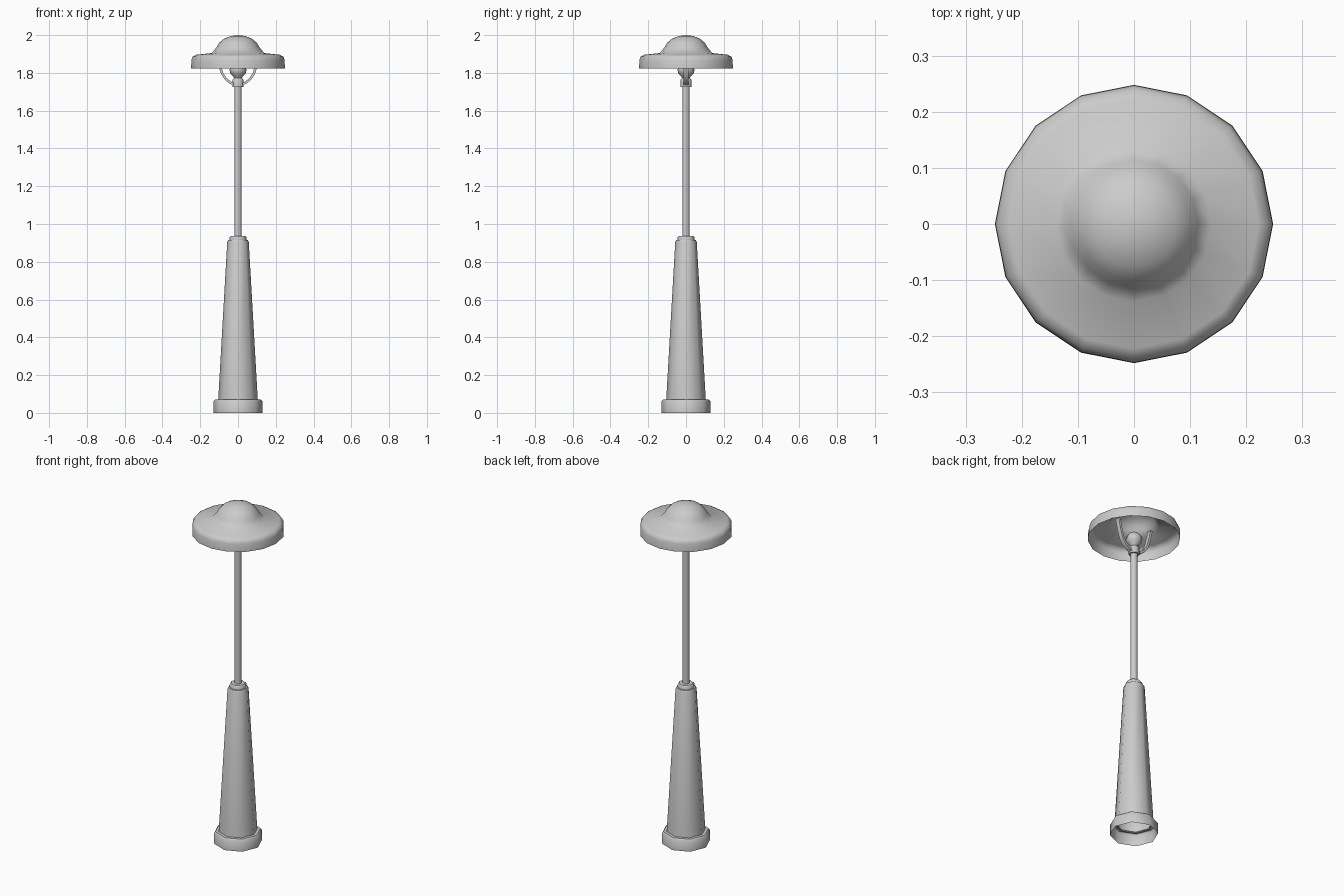
import bpy, bmesh, math
from mathutils import Vector

if "Cube" in bpy.data.objects:
    bpy.data.objects.remove(bpy.data.objects["Cube"])


def finish(name, bm, angle=40):
    bmesh.ops.remove_doubles(bm, verts=bm.verts, dist=1e-5)
    bmesh.ops.recalc_face_normals(bm, faces=bm.faces)
    me = bpy.data.meshes.new(name)
    bm.to_mesh(me)
    bm.free()
    ob = bpy.data.objects.new(name, me)
    bpy.context.collection.objects.link(ob)
    bpy.ops.object.select_all(action='DESELECT')
    ob.select_set(True)
    bpy.context.view_layer.objects.active = ob
    bpy.ops.object.shade_smooth_by_angle(angle=math.radians(angle))
    return ob


def lathe(name, profile, sides, angle=50):
    """Revolve (radius, z) points around the z axis."""
    bm = bmesh.new()
    rings = [[bm.verts.new((r * math.cos(2 * math.pi * i / sides),
                            r * math.sin(2 * math.pi * i / sides), z))
              for i in range(sides)] if r > 0 else [bm.verts.new((0, 0, z))]
             for r, z in profile]
    for a, b in zip(rings, rings[1:]):
        for i in range(sides):
            j = (i + 1) % sides
            quad = [a[i % len(a)], a[j % len(a)], b[j % len(b)], b[i % len(b)]]
            bm.faces.new(list(dict.fromkeys(quad)))
    return finish(name, bm, angle)


def arm(name, side, path, width, thick):
    """Sweep a flat rectangular section along an (x, z) path."""
    bm = bmesh.new()
    pts = [Vector((side * x, 0, z)) for x, z in path]
    rings = []
    for i, p in enumerate(pts):
        t = (pts[min(i + 1, len(pts) - 1)] - pts[max(i - 1, 0)]).normalized()
        n = Vector((-t.z, 0, t.x)) * thick / 2
        w = Vector((0, width / 2, 0))
        rings.append([bm.verts.new(p + a * n + b * w)
                      for a, b in ((1, 1), (1, -1), (-1, -1), (-1, 1))])
    for a, b in zip(rings, rings[1:]):
        for i in range(4):
            j = (i + 1) % 4
            bm.faces.new((a[i], a[j], b[j], b[i]))
    bm.faces.new(rings[0])
    bm.faces.new(rings[-1])
    return finish(name, bm)


# Octagonal foot, open underneath
lathe("foot", [(0.13, 0), (0.13, 0.06), (0.122, 0.07), (0.1, 0.07)], 8)

# Tapered lower column and its collar
lathe("lower_column", [(0.105, 0.065), (0.057, 0.905), (0.053, 0.914), (0.04, 0.914)], 8)
lathe("collar", [(0.045, 0.91), (0.045, 0.93), (0.039, 0.937), (0.015, 0.937)], 8)

# Thin pole
lathe("pole", [(0.019, 0.93), (0.019, 1.74)], 8)

# Lamp socket and bulb
lathe("socket", [(0.017, 1.725), (0.029, 1.725), (0.029, 1.765), (0.022, 1.772), (0, 1.772)], 8)
lathe("bulb", [(0.02, 1.77), (0.024, 1.78), (0.04, 1.797), (0.045, 1.815),
               (0.04, 1.835), (0.024, 1.852), (0, 1.857)], 8, 60)

# Two curved arms carrying the shade
path = [(0.015, 1.738), (0.04, 1.748), (0.065, 1.768), (0.083, 1.795),
        (0.094, 1.828), (0.102, 1.862), (0.112, 1.905)]
for side, label in ((-1, "left"), (1, "right")):
    arm(label + "_arm", side, path, 0.025, 0.013)

# Open shade with a domed crown
dome = [(0.118 * math.cos(a), 1.913 + 0.087 * math.sin(a))
        for a in (math.radians(d) for d in (15, 32, 50, 70))]
lathe("shade", [(0.248, 1.822), (0.247, 1.868), (0.24, 1.886), (0.222, 1.896),
                (0.138, 1.905)] + dome + [(0, 2.0)], 16, 60)
